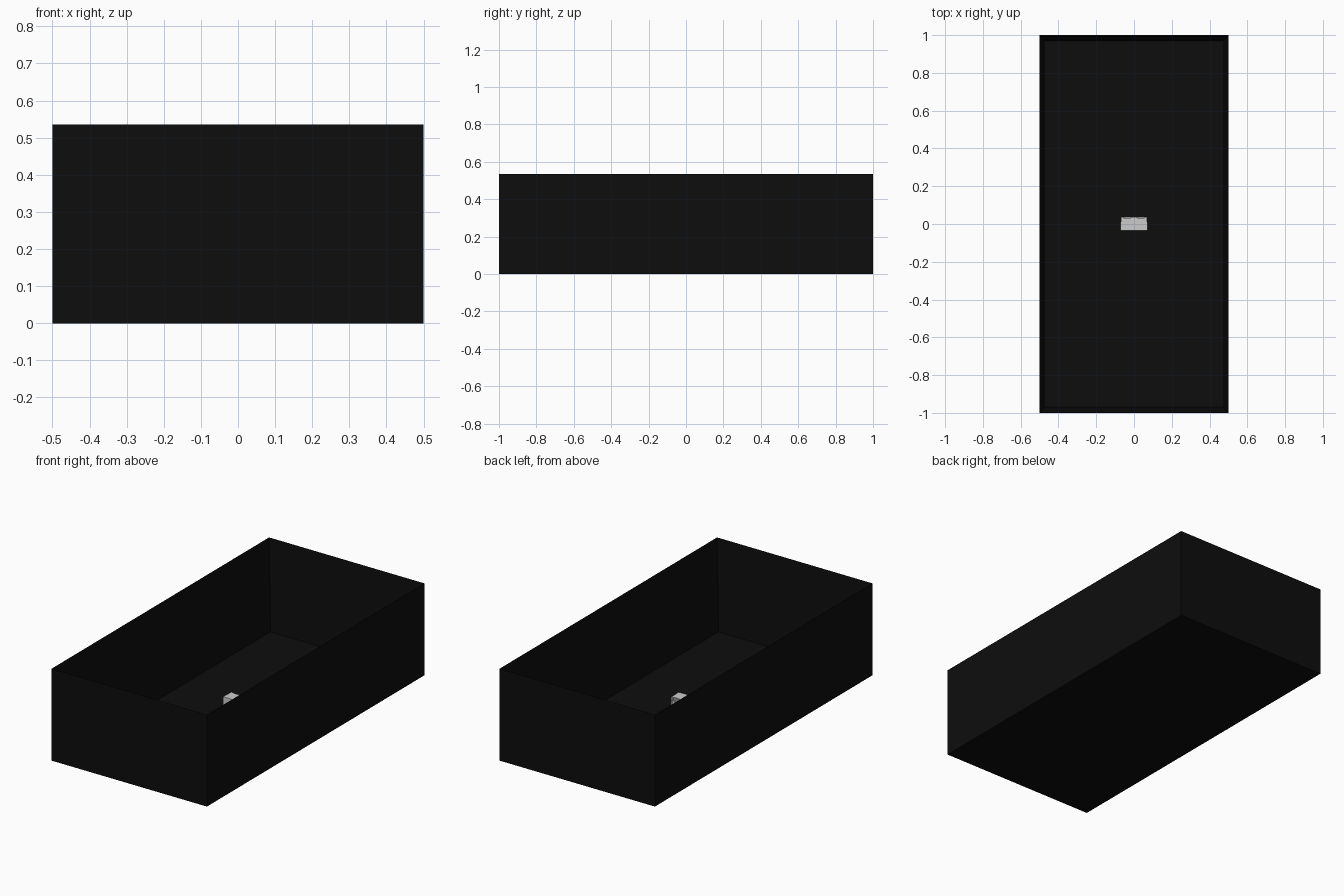
import bpy, bmesh
from math import radians

if "Cube" in bpy.data.objects:
    bpy.data.objects.remove(bpy.data.objects["Cube"])


def material(name, c):
    m = bpy.data.materials.new(name)
    m.diffuse_color = (c, c, c, 1)
    m.use_nodes = True
    m.node_tree.nodes["Principled BSDF"].inputs["Base Color"].default_value = m.diffuse_color
    return m


def make_object(name, bm, mat=None):
    bmesh.ops.recalc_face_normals(bm, faces=bm.faces)
    mesh = bpy.data.meshes.new(name)
    bm.to_mesh(mesh)
    bm.free()
    ob = bpy.data.objects.new(name, mesh)
    bpy.context.collection.objects.link(ob)
    if mat:
        mesh.materials.append(mat)
    return ob


WIDTH, LENGTH, HEIGHT = 1.0, 2.0, 0.535
WALL, FLOOR = 0.03, 0.005
black = material("black", 0.004)

# Open tray: inset the top of a box and push the inset face down to the floor
bm = bmesh.new()
bmesh.ops.create_cube(bm, size=1)
for v in bm.verts:
    v.co.x *= WIDTH
    v.co.y *= LENGTH
    v.co.z = HEIGHT if v.co.z > 0 else 0
top = max(bm.faces, key=lambda f: f.calc_center_median().z)
bmesh.ops.inset_region(bm, faces=[top], thickness=WALL, use_even_offset=True)
for v in top.verts:
    v.co.z = FLOOR
make_object("open_box", bm, black)

# Small block in the middle, slightly narrower at the back
bm = bmesh.new()
bmesh.ops.create_cube(bm, size=1)
for v in bm.verts:
    back, upper = v.co.y > 0, v.co.z > 0
    v.co.x *= 0.138 if back else 0.144
    v.co.y = 0.038 if back else -0.035
    v.co.z = 0.118 if upper else FLOOR
block = make_object("small_block", bm)

# Two rounded recesses in the back, tilted so they break the top edge
for side, x in (("left", -0.036), ("right", 0.036)):
    bpy.ops.mesh.primitive_cylinder_add(
        vertices=24, radius=0.027, depth=0.04,
        location=(x, 0.046, 0.095), rotation=(radians(70), 0, 0))
    cutter = bpy.context.object
    cutter.name = side + "_recess_cutter"
    cutter.hide_render = True
    cutter.hide_set(True)
    mod = block.modifiers.new(side + "_recess", "BOOLEAN")
    mod.object = cutter
    mod.solver = "EXACT"

# Shallow centre groove across the top of the block
bpy.ops.mesh.primitive_cube_add(size=1, location=(0, 0, 0.118))
groove = bpy.context.object
groove.name = "groove_cutter"
groove.scale = (0.003, 0.1, 0.006)
groove.hide_render = True
groove.hide_set(True)
mod = block.modifiers.new("groove", "BOOLEAN")
mod.object = groove
mod.solver = "EXACT"
